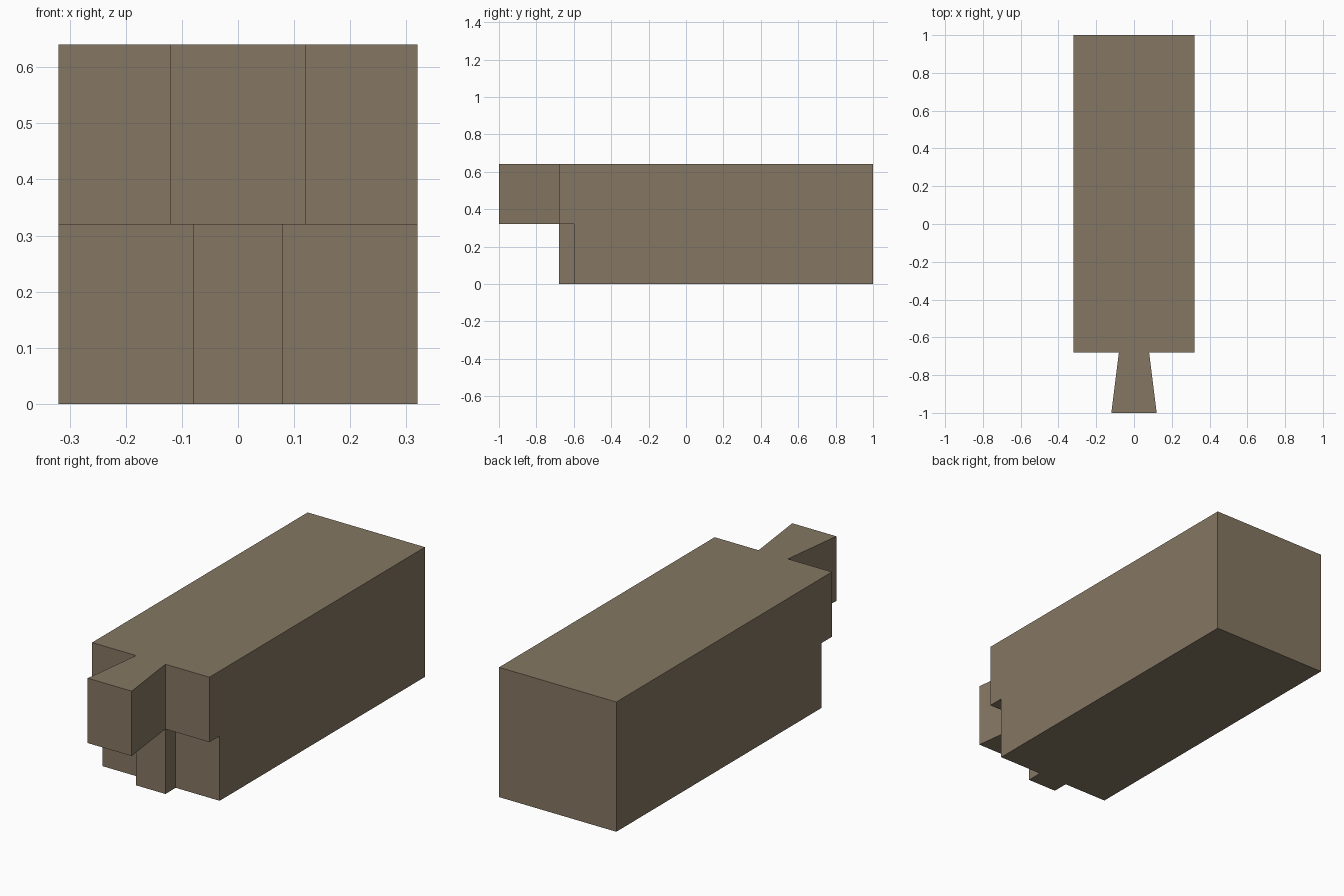
import bpy, bmesh
from mathutils import Vector

if "Cube" in bpy.data.objects:
    bpy.data.objects.remove(bpy.data.objects["Cube"])

wood = bpy.data.materials.new("weathered wood")
wood.diffuse_color = (0.235, 0.185, 0.125, 1)
wood.use_nodes = True
wood.node_tree.nodes["Principled BSDF"].inputs["Base Color"].default_value = wood.diffuse_color


def prism(name, profile, sweep):
    """Closed prism: a flat profile of 3D points swept along a vector."""
    bm = bmesh.new()
    face = bm.faces.new([bm.verts.new(p) for p in profile])
    ext = bmesh.ops.extrude_face_region(bm, geom=[face])
    moved = [g for g in ext["geom"] if isinstance(g, bmesh.types.BMVert)]
    bmesh.ops.translate(bm, vec=Vector(sweep), verts=moved)
    bmesh.ops.recalc_face_normals(bm, faces=bm.faces)
    mesh = bpy.data.meshes.new(name)
    bm.to_mesh(mesh)
    bm.free()
    mesh.materials.append(wood)
    obj = bpy.data.objects.new(name, mesh)
    bpy.context.collection.objects.link(obj)
    return obj


HALF, MID, TOP = 0.32, 0.32, 0.64

# Beam body: stepped side profile swept across the width
side = [(1, 0), (1, TOP), (-0.68, TOP), (-0.68, MID), (-0.6, MID), (-0.6, 0)]
beam = prism("beam", [(-HALF, y, z) for y, z in side], (2 * HALF, 0, 0))

# Upper dovetail, flaring towards the front, with a root inside the body
tail = [(-0.12, -1), (0.12, -1), (0.08, -0.68), (0.08, -0.5),
        (-0.08, -0.5), (-0.08, -0.68)]
dovetail = prism("dovetail", [(x, y, MID) for x, y in tail], (0, 0, TOP - MID))

# Lower stub tenon under the overhang
stub = [(-0.08, -0.68), (0.08, -0.68), (0.08, -0.5), (-0.08, -0.5)]
tenon = prism("stub_tenon", [(x, y, 0) for x, y in stub], (0, 0, MID))

# Fuse the joint into one solid
bpy.context.view_layer.objects.active = beam
for part in (dovetail, tenon):
    mod = beam.modifiers.new("join_" + part.name, 'BOOLEAN')
    mod.operation = 'UNION'
    mod.solver = 'EXACT'
    mod.object = part
    bpy.ops.object.modifier_apply(modifier=mod.name)
    bpy.data.objects.remove(part)
